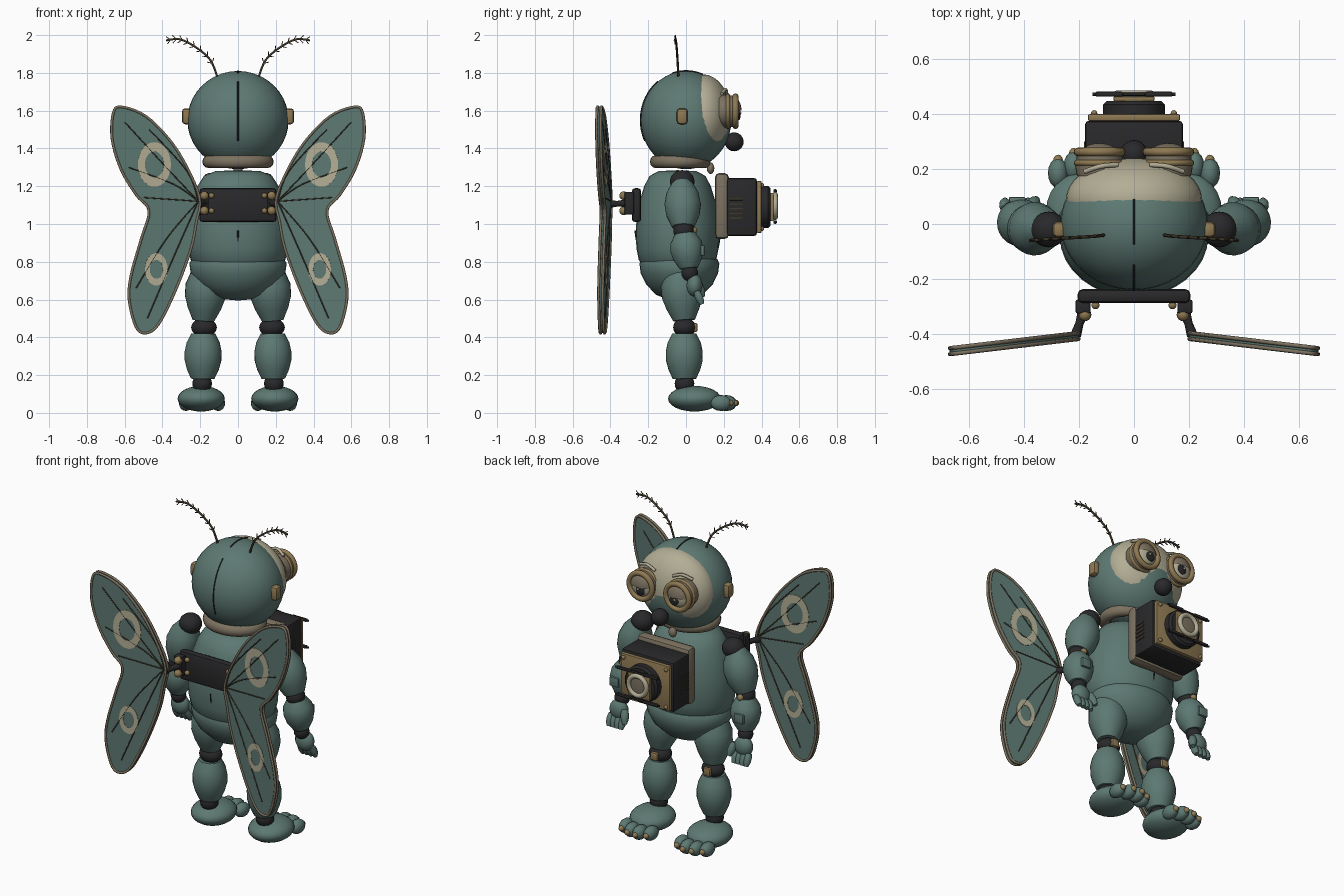
import bpy, bmesh, math
from mathutils import Vector

cube = bpy.data.objects.get("Cube")
if cube:
    bpy.data.objects.remove(cube, do_unlink=True)


def material(name, rgb):
    m = bpy.data.materials.new(name)
    m.use_nodes = True
    m.diffuse_color = (*rgb, 1)
    m.node_tree.nodes["Principled BSDF"].inputs["Base Color"].default_value = (*rgb, 1)
    return m


TEAL = material("teal shell", (0.11, 0.19, 0.17))
CREAM = material("cream", (0.45, 0.42, 0.30))
TAUPE = material("taupe cloth", (0.20, 0.165, 0.115))
GOLD = material("old brass", (0.27, 0.19, 0.085))
BLACK = material("black rubber", (0.022, 0.022, 0.024))
BROWN = material("dark brown", (0.05, 0.038, 0.022))


def finish(name, bm, mat, loc=(0, 0, 0), scale=(1, 1, 1), rot=(0, 0, 0)):
    bmesh.ops.recalc_face_normals(bm, faces=bm.faces)
    me = bpy.data.meshes.new(name)
    bm.to_mesh(me)
    bm.free()
    me.materials.append(mat)
    me.shade_smooth()
    me.set_sharp_from_angle(angle=math.radians(40))
    ob = bpy.data.objects.new(name, me)
    ob.location, ob.scale, ob.rotation_euler = loc, scale, rot
    bpy.context.collection.objects.link(ob)
    return ob


def ball(name, loc, scale, mat, seg=24):
    bm = bmesh.new()
    bmesh.ops.create_uvsphere(bm, u_segments=seg, v_segments=seg // 2, radius=1)
    if isinstance(scale, float):
        scale = (scale,) * 3
    return finish(name, bm, mat, loc, scale)


def box(name, loc, size, mat, bevel=0.01):
    bm = bmesh.new()
    bmesh.ops.create_cube(bm, size=1)
    bmesh.ops.scale(bm, vec=size, verts=bm.verts)
    bmesh.ops.bevel(bm, geom=bm.edges[:], offset=bevel, segments=2, profile=0.5, affect='EDGES')
    return finish(name, bm, mat, loc)


def lathe(name, profile, mat, loc=(0, 0, 0), scale=(1, 1, 1), rot=(0, 0, 0), seg=32):
    bm = bmesh.new()
    vs = [bm.verts.new((r, 0, z)) for r, z in profile]
    es = [bm.edges.new(p) for p in zip(vs, vs[1:])]
    bmesh.ops.spin(bm, geom=vs + es, cent=(0, 0, 0), axis=(0, 0, 1),
                   angle=math.tau, steps=seg, use_duplicate=False)
    bmesh.ops.remove_doubles(bm, verts=bm.verts, dist=0.00005)
    return finish(name, bm, mat, loc, scale, rot)


def limb(name, a, b, radii, mat):
    """Turned segment from a to b with evenly spaced radii and flat ends."""
    a, d = Vector(a), Vector(b) - Vector(a)
    n = len(radii) - 1
    prof = [(0, 0)] + [(r, d.length * i / n) for i, r in enumerate(radii)] + [(0, d.length)]
    return lathe(name, prof, mat, a, rot=d.to_track_quat('Z', 'Y').to_euler(), seg=24)


def ring(name, loc, major, minor, mat, scale=(1, 1, 1), rot=(0, 0, 0)):
    prof = [(major + minor * math.cos(i * math.tau / 12), minor * math.sin(i * math.tau / 12))
            for i in range(13)]
    return lathe(name, prof, mat, loc, scale, rot)


def smooth_path(pts, closed=False, n=5):
    """Catmull-Rom samples through the points."""
    pts = [Vector(p) for p in pts]
    k, out = len(pts), []
    get = (lambda i: pts[i % k]) if closed else (lambda i: pts[min(max(i, 0), k - 1)])
    for i in range(k if closed else k - 1):
        p0, p1, p2, p3 = (get(i + j) for j in (-1, 0, 1, 2))
        for j in range(n):
            t = j / n
            out.append(0.5 * (2 * p1 + (p2 - p0) * t + (2 * p0 - 5 * p1 + 4 * p2 - p3) * t * t
                              + (3 * p1 - p0 - 3 * p2 + p3) * t ** 3))
    return out if closed else out + [pts[-1]]


def tube(name, paths, r, mat, closed=False):
    cu = bpy.data.curves.new(name, 'CURVE')
    cu.dimensions, cu.bevel_depth, cu.bevel_resolution = '3D', r, 1
    cu.use_fill_caps = True
    for path in paths:
        sp = cu.splines.new('POLY')
        sp.points.add(len(path) - 1)
        for p, q in zip(sp.points, path):
            p.co = (*q, 1)
        sp.use_cyclic_u = closed
    cu.materials.append(mat)
    ob = bpy.data.objects.new(name, cu)
    bpy.context.collection.objects.link(ob)


def seam(name, centre, ry, rz, start, end):
    """Dark line along the middle of an ellipsoid, angles from the top toward the back."""
    angles = [math.radians(start + (end - start) * i / 12) for i in range(13)]
    tube(name, [[(0, centre[0] - ry * math.sin(a), centre[1] + rz * math.cos(a)) for a in angles]],
         0.004, BLACK)


Y_AXIS = (-math.pi / 2, 0, 0)   # turns a lathe to point along +y

# Torso and hips
lathe("torso", [(0, 1.285), (.12, 1.28), (.18, 1.255), (.215, 1.2), (.245, 1.12), (.265, 1.02),
                (.27, .95), (.265, .87), (.25, .81), (.2, .75), (0, .72)], TEAL,
      (0, -.045, 0), (1, .82, 1))
lathe("hips", [(0, .815), (.245, .815), (.258, .79), (.25, .74), (.215, .68), (.15, .625),
               (.08, .602), (0, .595)], TEAL, (0, -.035, 0), (1, .82, 1))
seam("torso_back_seam", (-.045, .99), .225, .29, 95, 138)
seam("torso_front_seam", (-.045, .97), -.226, .31, 95, 130)

# Collar and knot
ring("collar", (0, -.03, 1.33), .155, .034, TAUPE, (1, .85, 1))
ball("collar_knot", (0, .13, 1.295), (.025, .02, .03), TAUPE)

# Head, face and nose
ball("head", (0, 0, 1.55), (.268, .24, .26), TEAL, 40)
ball("face", (0, .09, 1.57), (.247, .15, .222), CREAM, 40)
ball("nose", (0, .255, 1.435), .05, BLACK)
seam("head_back_seam", (0, 1.55), .241, .261, 38, 115)
seam("head_top_seam", (0, 1.55), .241, .261, -22, 18)

dome = [(math.cos(i * math.pi / 20), math.sin(i * math.pi / 20)) for i in range(11)]
wing_outline = [(.66, 1.59), (.615, 1.62), (.487, 1.57), (.354, 1.435), (.26, 1.28), (.202, 1.13),
                (.22, 1.01), (.25, .865), (.33, .65), (.42, .47), (.487, .422), (.54, .455),
                (.577, .6), (.566, .73), (.513, .92), (.472, 1.07), (.54, 1.155), (.62, 1.29),
                (.667, 1.45)]
veins = [[(.21, 1.12), (.38, 1.3), (.6, 1.54)], [(.21, 1.12), (.35, 1.13), (.5, 1.14)],
         [(.21, 1.12), (.34, 1.21), (.58, 1.3)], [(.21, 1.12), (.33, .85), (.48, .5)],
         [(.21, 1.12), (.38, .92), (.54, .66)], [(.21, 1.12), (.27, 1.28), (.47, 1.5)]]

for s, side in ((1, "left_"), (-1, "right_")):
    # Goggle eye with a drooping lid
    ex, ez = s * .125, 1.597
    lathe(side + "goggle", [(0, 0), (.082, 0), (.088, .03), (.082, .08), (0, .08)], TAUPE,
          (ex, .175, ez), rot=Y_AXIS)
    ring(side + "goggle_rim", (ex, .262, ez), .078, .016, GOLD, rot=Y_AXIS)
    ring(side + "goggle_back_rim", (ex, .222, ez), .083, .011, GOLD, rot=Y_AXIS)
    ball(side + "eyeball", (ex, .25, ez), (.068, .034, .068), CREAM)
    lathe(side + "eyelid", dome, TAUPE, (ex, .25, ez + .003), (.071, .044, .071))
    ball(side + "pupil", (ex - s * .01, .281, ez - .018), (.03, .008, .03), BLACK)
    ball(side + "eye_glint", (ex, .289, ez - .01), (.007, .004, .007), CREAM, 12)
    tube(side + "brow", [smooth_path([(s * .06, .215, 1.69), (s * .12, .21, 1.712),
                                      (s * .18, .19, 1.69)])], .009, CREAM)
    box(side + "ear_bolt", (s * .272, -.02, 1.57), (.05, .058, .085), GOLD, .018)

    # Feathered antenna
    stem = smooth_path([(s * .106, -.04, 1.77), (s * .148, -.045, 1.87), (s * .23, -.05, 1.94),
                        (s * .31, -.055, 1.978), (s * .38, -.06, 1.972)])
    tube(side + "antenna", [stem], .006, BROWN)
    barbs = []
    for p, q in list(zip(stem, stem[1:]))[4::2]:
        d = (q - p).normalized()
        for side_dir in (Vector((-d.z, 0, d.x)), Vector((d.z, 0, -d.x))):
            barbs.append([p, p + (d + side_dir) * .02])
    tube(side + "antenna_barbs", barbs, .0025, BROWN)

    # Arm
    limb(side + "upper_arm", (s * .325, -.02, 1.225), (s * .395, -.015, .985),
         [.05, .085, .097, .088, .06], TEAL)
    ball(side + "shoulder", (s * .31, -.02, 1.225), (.065, .065, .06), BLACK)
    ball(side + "elbow", (s * .4, -.012, .965), .055, BLACK)
    ball(side + "elbow_stud", (s * .4, .04, .965), .02, GOLD, 16)
    limb(side + "forearm", (s * .403, -.005, .95), (s * .42, .015, .765),
         [.055, .083, .087, .075, .048], TEAL)
    box(side + "forearm_panel", (s * .425, .088, .86), (.06, .02, .055), TEAL, .005)
    ball(side + "wrist", (s * .42, .02, .74), .044, BLACK)
    ball(side + "palm", (s * .425, .045, .675), (.058, .042, .06), TEAL)
    for i in range(4):
        fx = s * (.385 + i * .028)
        limb(side + "finger", (fx, .055, .645), (fx, .085, .575), [.015, .021, .02, .012], TEAL)
    limb(side + "thumb", (s * .375, .06, .69), (s * .355, .09, .615), [.018, .024, .022, .012], TEAL)

    # Leg
    limb(side + "thigh", (s * .165, -.03, .74), (s * .183, -.01, .49),
         [.085, .108, .108, .088, .058], TEAL)
    ball(side + "knee", (s * .18, -.008, .452), (.068, .06, .05), BLACK)
    box(side + "kneecap", (s * .18, .048, .452), (.05, .025, .05), GOLD, .01)
    limb(side + "shin", (s * .183, -.01, .42), (s * .187, -.008, .18),
         [.064, .088, .098, .097, .084, .062], TEAL)
    ball(side + "ankle", (s * .19, -.008, .155), .052, BLACK)

    # Foot with clawed toes
    ball(side + "foot", (s * .195, .045, .075), (.125, .14, .068), TEAL)
    for i, y in enumerate((.19, .215, .21, .185)):
        tx = s * (.105 + i * .057)
        ball(side + "toe", (tx, y, .052), (.037, .055, .042), TEAL, 16)
        ball(side + "toe_claw", (tx, y + .045, .052), (.018, .022, .018), GOLD, 12)

    # Wing: slab, rims, veins and eyespots on both faces
    def on_wing(p, off=0.0):
        return Vector((s * p[0], -.407 - .118 * (p[0] - .2) + off, p[1]))

    edge = smooth_path(wing_outline, True)
    bm = bmesh.new()
    face = bm.faces.new([bm.verts.new(on_wing(p, -.011)) for p in edge])
    new = bmesh.ops.extrude_face_region(bm, geom=[face], use_keep_orig=True)["geom"]
    bmesh.ops.translate(bm, vec=(0, .022, 0), verts=[v for v in new if isinstance(v, bmesh.types.BMVert)])
    bmesh.ops.triangulate(bm, faces=bm.faces)
    finish(side + "wing", bm, TEAL)
    tube(side + "wing_rims", [[on_wing(p, o) for p in edge] for o in (-.011, .011)],
         .0075, TAUPE, True)
    tube(side + "wing_veins", [[on_wing(p, o) for p in smooth_path(v)]
                               for v in veins for o in (-.011, .011)], .0035, BROWN)
    for name, c, rx, rz in (("upper", (.444, 1.315), .088, .118), ("lower", (.434, .76), .06, .086)):
        lathe(side + name + "_eyespot", [(.58, -.0135), (1, -.0135), (1, .0135), (.58, .0135),
                                         (.58, -.0135)], CREAM, on_wing(c), (rx, rz, 1),
              (math.pi / 2, 0, -s * .117))

    # Wing hinge
    box(side + "hinge_block", (s * .185, -.3, 1.11), (.055, .05, .12), BLACK, .006)
    for z in (1.15, 1.07):
        ball(side + "hinge_knob", (s * .178, -.33, z), .023, GOLD, 16)
        ball(side + "hinge_pin", (s * .14, -.295, z), .015, GOLD, 12)
    limb(side + "wing_arm", (s * .185, -.32, 1.11), (s * .212, -.405, 1.105), [.02, .015, .02], BLACK)

# Back plate carrying the wings
box("back_plate", (0, -.262, 1.1), (.41, .05, .18), BLACK, .018)

# Chest machine
box("chest_frame", (0, .19, 1.095), (.36, .075, .35), TAUPE, .025)
box("chest_box", (0, .295, 1.09), (.355, .16, .305), BLACK, .012)
box("chest_front_plate", (0, .387, 1.09), (.335, .025, .275), GOLD, .006)
for x in (-.145, .145):
    for z in (.975, 1.205):
        ball("plate_bolt", (x, .402, z), .012, GOLD, 12)
    for i in range(5):
        box("vent_slat", (x / .145 * .179, .265, 1.03 + i * .025), (.006, .07, .009), BROWN, .002)
lathe("lens_barrel", [(0, 0), (.112, 0), (.112, .04), (.1, .052), (0, .052)], BLACK,
      (0, .395, 1.09), rot=Y_AXIS)
box("lens_plate", (0, .455, 1.09), (.15, .018, .15), GOLD, .006)
ring("lens_ring", (0, .472, 1.095), .06, .014, CREAM, rot=Y_AXIS)
lathe("lens_glass", [(0, 0), (.055, 0), (.05, .012), (0, .018)], TAUPE, (0, .46, 1.095), rot=Y_AXIS)
for z in (1.175, 1.01):
    tube("lens_rod", [[(-.15, .472, z), (.15, .472, z)]], .006, BLACK)
    for x in (-.09, .09):
        box("rod_grip", (x, .472, z), (.1, .018, .018), BLACK, .005)
